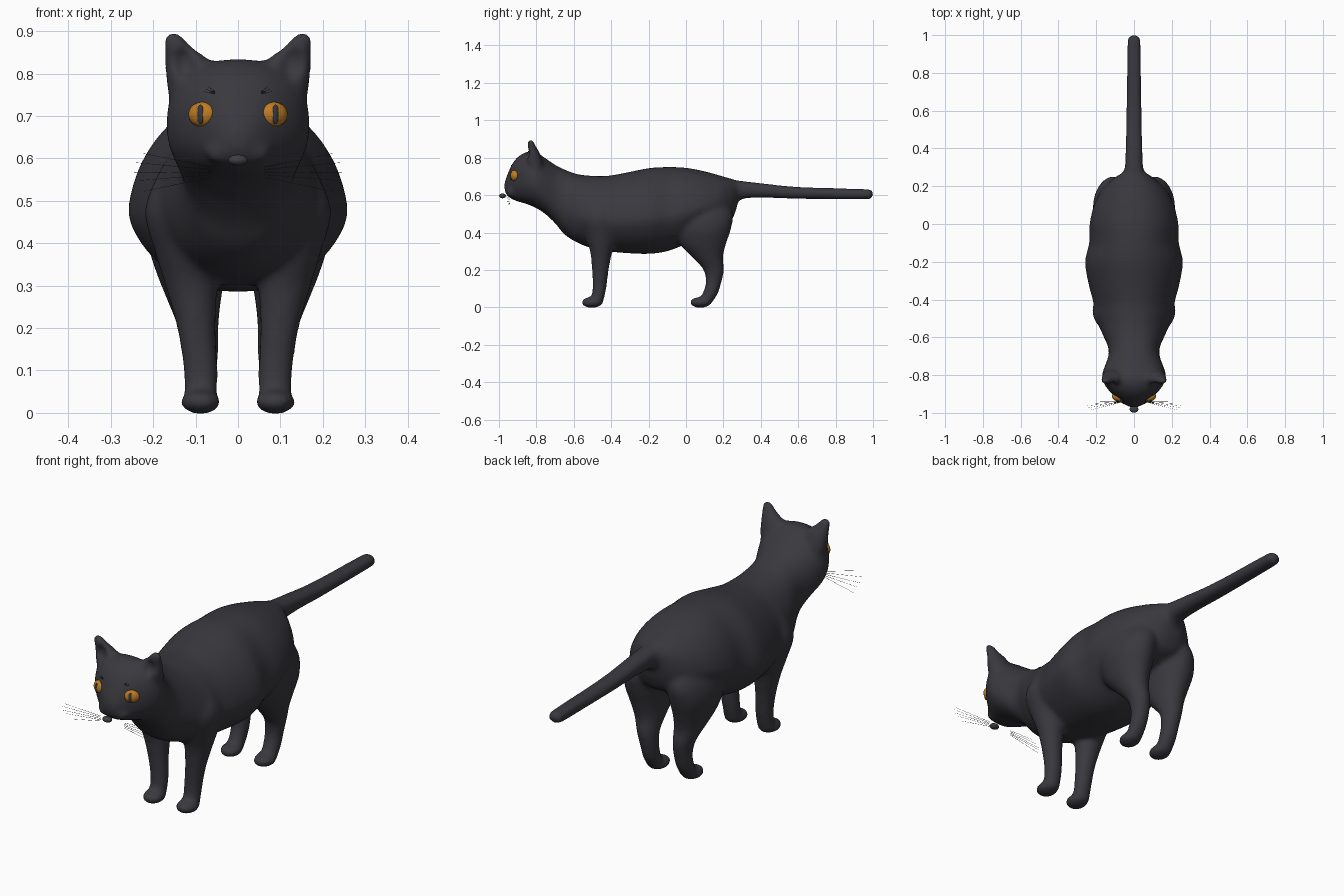
import bpy, bmesh, math
from mathutils import Vector, Matrix

if "Cube" in bpy.data.objects:
    bpy.data.objects.remove(bpy.data.objects["Cube"])


def material(name, rgb):
    m = bpy.data.materials.new(name)
    m.diffuse_color = (*rgb, 1)
    m.use_nodes = True
    m.node_tree.nodes["Principled BSDF"].inputs["Base Color"].default_value = m.diffuse_color
    return m


FUR = material("charcoal fur", (0.04, 0.04, 0.049))
AMBER = material("amber eye", (0.52, 0.20, 0.016))
PUPIL = material("dark pupil", (0.036, 0.04, 0.048))
NOSE = material("grey nose", (0.05, 0.05, 0.055))
HAIR = material("whisker grey", (0.05, 0.05, 0.056))


def finish(bm, name, mat):
    bmesh.ops.recalc_face_normals(bm, faces=bm.faces)
    me = bpy.data.meshes.new(name)
    bm.to_mesh(me)
    bm.free()
    me.materials.append(mat)
    for p in me.polygons:
        p.use_smooth = True
    ob = bpy.data.objects.new(name, me)
    bpy.context.collection.objects.link(ob)
    return ob


def smooth_rows(rows, steps=4):
    """Catmull-Rom interpolation of rows of numbers."""
    out = []
    for i in range(len(rows) - 1):
        p = [Vector(rows[min(max(i + k, 0), len(rows) - 1)]) for k in (-1, 0, 1, 2)]
        for s in range(steps):
            t = s / steps
            out.append(0.5 * (2 * p[1] + (p[2] - p[0]) * t
                              + (2 * p[0] - 5 * p[1] + 4 * p[2] - p[3]) * t * t
                              + (3 * p[1] - p[0] - 3 * p[2] + p[3]) * t ** 3))
    return out + [Vector(rows[-1])]


def loft(bm, rings, n=32, power=2.0):
    """Skin rings given as (centre, u vector, v vector, pear-shape amount)."""
    loops = []
    for c, u, v, pear in rings:
        loop = []
        for k in range(n):
            a = math.tau * k / n
            ca, sa = math.cos(a), math.sin(a)
            x = math.copysign(abs(ca) ** (2 / power), ca)
            y = math.copysign(abs(sa) ** (2 / power), sa)
            x *= 1 - pear * (0.2 * max(0, y + .15) - 0.15 * min(0, y + .3))
            loop.append(bm.verts.new(c + u * x + v * y))
        loops.append(loop)
    for a, b in zip(loops, loops[1:]):
        for k in range(n):
            bm.faces.new((a[k], a[(k + 1) % n], b[(k + 1) % n], b[k]))
    bm.faces.new(loops[0][::-1])
    bm.faces.new(loops[-1])


def limb(bm, rows, side):
    """Vertical limb from rows (z, x, y, rx, ry)."""
    loft(bm, [(Vector((side * x, y, z)), Vector((rx, 0, 0)), Vector((0, ry, 0)), 0)
              for z, x, y, rx, ry in (tuple(r) for r in smooth_rows(rows))])


def ball(bm, centre, radii, rot=Matrix()):
    bmesh.ops.create_uvsphere(bm, u_segments=32, v_segments=20, radius=1,
                              matrix=Matrix.Translation(centre) @ rot @ Matrix.Diagonal((*radii, 1)))


# Head, trunk and tail: y, bottom z, top z, half width
SPINE = [(-.970, .622, .668, .018), (-.957, .597, .705, .046), (-.93, .578, .765, .082),
         (-.90, .566, .803, .116), (-.86, .555, .828, .15), (-.81, .535, .834, .17),
         (-.76, .505, .803, .158), (-.70, .45, .762, .136), (-.65, .39, .737, .138),
         (-.58, .345, .712, .17), (-.50, .315, .703, .203), (-.42, .30, .703, .216),
         (-.32, .29, .72, .243), (-.20, .286, .744, .262), (-.10, .30, .75, .24),
         (0, .34, .746, .238), (.10, .40, .727, .214), (.18, .43, .705, .172),
         (.24, .462, .688, .11), (.268, .52, .68, .068), (.29, .575, .677, .05),
         (.40, .586, .664, .045), (.60, .58, .644, .04), (.95, .577, .633, .036),
         (.985, .584, .628, .029), (1.004, .60, .614, .01)]
FRONT_LEG = [(.58, .12, -.46, .06, .07), (.48, .135, -.46, .085, .10), (.38, .12, -.455, .076, .085),
             (.30, .11, -.453, .062, .06), (.20, .098, -.458, .046, .045),
             (.10, .088, -.463, .041, .037), (.02, .088, -.478, .039, .034)]
HIND_LEG = [(.60, .08, .10, .07, .10), (.50, .105, .085, .10, .165), (.42, .115, .088, .102, .153),
            (.34, .112, .09, .084, .125), (.27, .104, .115, .065, .083), (.20, .094, .148, .048, .055),
            (.13, .088, .147, .041, .042), (.07, .088, .128, .039, .041), (.02, .088, .10, .038, .036)]
EAR = [(.70, .10, -.80, .055, .05), (.78, .112, -.812, .058, .046), (.83, .119, -.818, .053, .034),
       (.86, .139, -.825, .035, .024), (.885, .15, -.83, .025, .016), (.898, .154, -.833, .015, .01)]

bm = bmesh.new()
rings = []
for y, lo, hi, w in (tuple(r) for r in smooth_rows(SPINE)):
    # Trunk is broadest low down, fading out towards neck and tail
    pear = min(1, max(0, (y + .66) / .14), max(0, (.28 - y) / .14))
    rings.append((Vector((0, y, (lo + hi) / 2)), Vector((w, 0, 0)), Vector((0, 0, (hi - lo) / 2)), pear))
loft(bm, rings, 48, 2.25)
for s in (-1, 1):
    limb(bm, FRONT_LEG, s)
    limb(bm, HIND_LEG, s)
    limb(bm, EAR, s)
    ball(bm, (s * .088, -.503, .026), (.048, .058, .029))      # front paw
    ball(bm, (s * .088, .077, .026), (.047, .058, .029))       # hind paw
    ball(bm, (s * .034, -.932, .615), (.045, .028, .028))      # muzzle puff
body = finish(bm, "cat_body", FUR)

# Hollows scooped from the front of the ears
bm = bmesh.new()
for s in (-1, 1):
    ball(bm, (s * .126, -.872, .828), (.032, .044, .045))
scoop = finish(bm, "ear_scoop_cutter", FUR)
scoop.hide_render = True


# Fuse the parts into one smooth skin
def remesh():
    m = body.modifiers.new("fuse", 'REMESH')
    m.mode = 'VOXEL'
    m.voxel_size = 0.0095
    m.use_smooth_shade = True


remesh()
cut = body.modifiers.new("ear hollow", 'BOOLEAN')
cut.operation = 'DIFFERENCE'
cut.object = scoop
remesh()
sm = body.modifiers.new("soften", 'SMOOTH')
sm.factor = 0.5
sm.iterations = 9
bpy.context.view_layer.objects.active = body
body.select_set(True)
for m in list(body.modifiers):
    bpy.ops.object.modifier_apply(modifier=m.name)
bpy.data.objects.remove(scoop)
for p in body.data.polygons:
    p.use_smooth = True

# Eyes with slit pupils
for s, label in ((-1, "right"), (1, "left")):
    rot = Matrix.Rotation(s * math.radians(26), 4, 'Z')
    centre = Vector((s * .085, -.919, .704))
    bm = bmesh.new()
    ball(bm, centre, (.034, .021, .029), rot)
    finish(bm, label + "_eye", AMBER)
    bm = bmesh.new()
    ball(bm, centre + rot @ Vector((-s * .004, -.0165, 0)), (.009, .006, .023), rot)
    finish(bm, label + "_pupil", PUPIL)

# Nose
bm = bmesh.new()
ball(bm, (0, -.981, .596), (.023, .018, .013))
finish(bm, "nose", NOSE)


# Whiskers and brow hairs
def hair(bm, a, b, r=.0008):
    a, b = Vector(a), Vector(b)
    d = b - a
    mat = Matrix.Translation((a + b) / 2) @ d.to_track_quat('Z', 'Y').to_matrix().to_4x4()
    bmesh.ops.create_cone(bm, cap_ends=True, segments=5, radius1=r, radius2=r * .5,
                          depth=d.length, matrix=mat)


bm = bmesh.new()
for s in (-1, 1):
    for i, (x, z) in enumerate([(.225, .522), (.235, .548), (.245, .566), (.24, .59), (.225, .612)]):
        hair(bm, (s * .062, -.942, .556 + .006 * i), (s * x, -.94 - .011 * i, z))
    for i in range(3):
        hair(bm, (s * .055, -.934, .753 + .002 * i), (s * (.082 - .006 * i), -.932, .758 + .006 * i))
finish(bm, "whiskers", HAIR)
